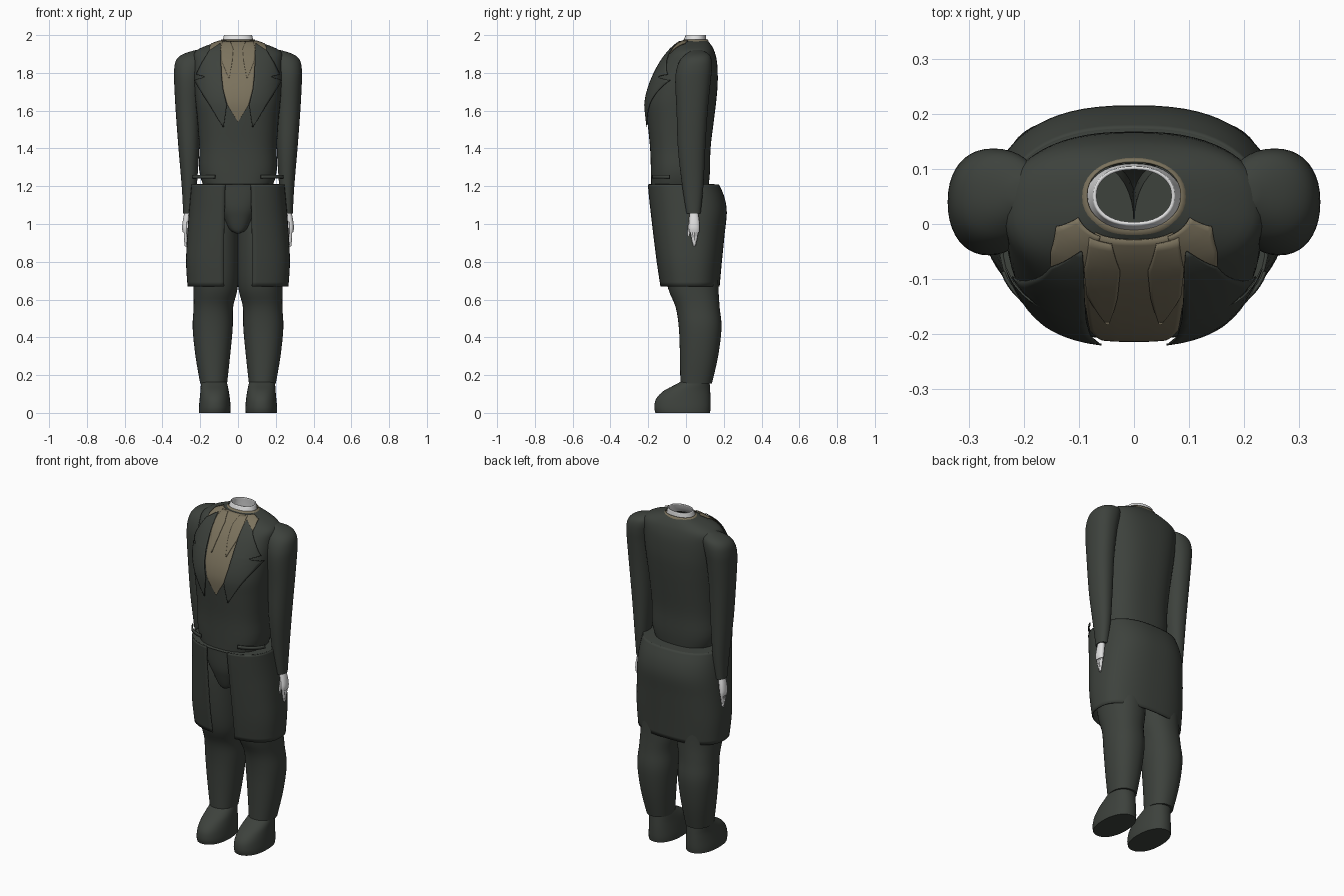
import bpy, bmesh, math
from mathutils import Vector
from mathutils.bvhtree import BVHTree

cube = bpy.data.objects.get("Cube")
if cube:
    bpy.data.objects.remove(cube, do_unlink=True)

TAU = math.tau


def material(name, color):
    mat = bpy.data.materials.new(name)
    mat.use_nodes = True
    mat.diffuse_color = (*color, 1)
    bsdf = next(n for n in mat.node_tree.nodes if n.type == 'BSDF_PRINCIPLED')
    bsdf.inputs["Base Color"].default_value = (*color, 1)
    bsdf.inputs["Roughness"].default_value = 0.8
    return mat


cloth = material("dark green cloth", (0.047, 0.054, 0.046))
khaki = material("khaki shirt", (0.2, 0.17, 0.11))
pale = material("pale skin", (0.75, 0.75, 0.75))


def make_object(name, verts, faces, mat, thickness=0):
    mesh = bpy.data.meshes.new(name)
    mesh.from_pydata(verts, [], faces)
    mesh.materials.append(mat)
    obj = bpy.data.objects.new(name, mesh)
    bpy.context.collection.objects.link(obj)
    if thickness:
        mod = obj.modifiers.new("thickness", 'SOLIDIFY')
        mod.thickness = thickness
        mod.offset = -1
    bpy.ops.object.select_all(action='DESELECT')
    bpy.context.view_layer.objects.active = obj
    obj.select_set(True)
    bpy.ops.object.shade_smooth_by_angle(angle=math.radians(45))
    return obj


def smooth_rows(rows, steps):
    """Catmull-Rom interpolation through the given cross-sections."""
    out = []
    for i in range(len(rows) - 1):
        quad = [rows[max(i - 1, 0)], rows[i], rows[i + 1], rows[min(i + 2, len(rows) - 1)]]
        for k in range(steps):
            t = k / steps
            out.append([b + 0.5 * t * (c - a + t * (2*a - 5*b + 4*c - d + t * (3*(b - c) + d - a)))
                        for a, b, c, d in zip(*quad)])
    return out + [rows[-1]]


def loft(name, rows, mat, side=1, power=2.2, seg=40, steps=4, arc=None, caps="", thickness=0):
    """Skin rows (z, x_min, x_max, y_front, y_back), listed from bottom to top."""
    rows = smooth_rows(rows, steps)
    closed = arc is None
    start, end = arc or (0, TAU)
    count = seg if closed else seg + 1

    def bend(v):
        return math.copysign(abs(v) ** (2 / power), v)

    verts = []
    for z, x0, x1, y0, y1 in rows:
        for i in range(count):
            a = start + (end - start) * i / seg
            verts.append((side * ((x0 + x1) / 2 + (x1 - x0) / 2 * bend(math.sin(a))),
                          (y0 + y1) / 2 - (y1 - y0) / 2 * bend(math.cos(a)), z))
    faces = []
    for j in range(len(rows) - 1):
        for i in range(seg):
            n = (i + 1) % count
            faces.append((j*count + i, j*count + n, (j+1)*count + n, (j+1)*count + i))
    if "b" in caps:
        faces.append(tuple(reversed(range(count))))
    if "t" in caps:
        faces.append(tuple(range(len(verts) - count, len(verts))))
    if side < 0:
        faces = [tuple(reversed(f)) for f in faces]
    return make_object(name, verts, faces, mat, thickness)


# Jacket body, rounded off below the belly and open at the neck
torso_rows = [
    (0.95, -0.01, 0.01, -0.13, -0.08), (0.97, -0.045, 0.045, -0.145, -0.04),
    (1.03, -0.085, 0.085, -0.165, 0.05), (1.1, -0.13, 0.13, -0.18, 0.1),
    (1.25, -0.2, 0.2, -0.185, 0.125), (1.4, -0.205, 0.205, -0.19, 0.13),
    (1.55, -0.215, 0.215, -0.205, 0.148), (1.65, -0.225, 0.225, -0.21, 0.16),
    (1.75, -0.232, 0.232, -0.185, 0.168), (1.85, -0.235, 0.235, -0.135, 0.165),
    (1.91, -0.23, 0.23, -0.09, 0.152), (1.945, -0.165, 0.165, -0.055, 0.135),
    (1.97, -0.085, 0.085, -0.02, 0.115)]
torso = loft("jacket_body", torso_rows, cloth, power=2.5, seg=64, caps="b")
surface = BVHTree.FromPolygons([v.co for v in torso.data.vertices],
                               [p.vertices for p in torso.data.polygons])


def patch(name, rows, mat, lift, side=1, columns=10, steps=5):
    """Thin panel laid on the jacket front; rows are (z, x_start, x_end), bottom to top."""
    dense = []
    for a, b in zip(rows, rows[1:]):
        dense += [[p + (q - p) * k / steps for p, q in zip(a, b)] for k in range(steps)]
    dense.append(rows[-1])
    verts = []
    for z, x0, x1 in dense:
        for i in range(columns + 1):
            x = x0 + (x1 - x0) * i / columns
            hit, normal, _, _ = surface.ray_cast(Vector((x, -1, z)), Vector((0, 1, 0)))
            if hit is None:
                hit, normal, _, _ = surface.find_nearest(Vector((x, -0.05, z)))
            spot = hit + normal * lift
            verts.append((side * spot.x, spot.y, spot.z))
    w = columns + 1
    faces = [(j*w + i, j*w + i + 1, (j+1)*w + i + 1, (j+1)*w + i)
             for j in range(len(dense) - 1) for i in range(columns)]
    if side < 0:
        faces = [tuple(reversed(f)) for f in faces]
    return make_object(name, verts, faces, mat, 0.003)


# Shirt front in the jacket opening
patch("shirt_front", [(1.54, 0, 0), (1.63, -0.055, 0.055), (1.72, -0.08, 0.08),
                      (1.85, -0.09, 0.09), (1.93, -0.1, 0.1), (1.965, -0.07, 0.07)],
      khaki, 0.004, columns=20)

# Shirt collar band and bare neck
loft("collar_band", [(1.95, -0.105, 0.105, -0.035, 0.125), (1.978, -0.088, 0.088, -0.012, 0.116)],
     khaki, steps=2, thickness=0.004)
loft("neck", [(1.945, -0.09, 0.09, -0.03, 0.11), (1.97, -0.082, 0.082, -0.014, 0.108),
              (2.0, -0.074, 0.074, -0.002, 0.105)], pale, thickness=0.006)

# Coat skirt, open at the front, with a ledge closing it onto the waist
skirt_gap = (0.2, TAU - 0.2)
loft("coat_skirt", [
    (0.67, -0.267, 0.267, -0.138, 0.178), (0.8, -0.275, 0.275, -0.158, 0.19),
    (0.95, -0.268, 0.268, -0.177, 0.205), (1.06, -0.26, 0.26, -0.19, 0.216),
    (1.14, -0.253, 0.253, -0.199, 0.204), (1.21, -0.246, 0.246, -0.205, 0.175)],
    cloth, power=2.5, seg=64, arc=skirt_gap, thickness=0.006)
loft("skirt_ledge", [(1.209, -0.245, 0.245, -0.204, 0.174), (1.213, -0.18, 0.18, -0.17, 0.11)],
     cloth, power=2.5, seg=64, steps=1)

for side, label in ((1, "left"), (-1, "right")):
    # Shirt collar flap and a raised collar leaf
    patch(label + "_collar_flap", [(1.9, 0.09, 0.15), (1.93, 0.08, 0.15),
                                   (1.95, 0.07, 0.14), (1.964, 0.06, 0.1)],
          khaki, 0.007, side)
    patch(label + "_collar_leaf", [(1.77, 0.045, 0.05), (1.86, 0.03, 0.085),
                                   (1.92, 0.025, 0.09), (1.96, 0.04, 0.08)],
          khaki, 0.009, side)

    # Notched lapel
    patch(label + "_lapel", [(1.515, 0.074, 0.078), (1.63, 0.058, 0.145), (1.71, 0.077, 0.195),
                             (1.76, 0.083, 0.222), (1.775, 0.085, 0.168), (1.79, 0.086, 0.212),
                             (1.85, 0.088, 0.185), (1.91, 0.09, 0.15), (1.945, 0.092, 0.096)],
          cloth, 0.013, side)

    # Pocket flap
    loft(label + "_pocket_flap", [(1.24, -0.25, 0.25, -0.19, 0.125), (1.26, -0.248, 0.248, -0.19, 0.125)],
         cloth, side, 2.5, seg=16, steps=1, arc=(0.42, 1.3), thickness=0.006)

    # Sleeve with rounded shoulder
    loft(label + "_sleeve", [
        (1.055, 0.232, 0.29, 0.003, 0.077), (1.2, 0.218, 0.298, -0.02, 0.092),
        (1.4, 0.205, 0.315, -0.043, 0.102), (1.6, 0.2, 0.33, -0.05, 0.115),
        (1.75, 0.19, 0.338, -0.057, 0.13), (1.82, 0.18, 0.338, -0.05, 0.137),
        (1.87, 0.17, 0.326, -0.03, 0.135), (1.9, 0.17, 0.29, 0, 0.12),
        (1.922, 0.17, 0.22, 0.035, 0.08)], cloth, side, caps="bt")

    # Hand: palm, fingers and thumb
    loft(label + "_palm", [(0.955, 0.267, 0.292, 0.018, 0.07), (0.98, 0.262, 0.296, 0.014, 0.072),
                           (1.02, 0.256, 0.292, 0.016, 0.07), (1.07, 0.247, 0.282, 0.02, 0.062)],
         pale, side, seg=20, caps="bt")
    for n, tip in enumerate((0.895, 0.88, 0.885, 0.905)):
        y = 0.026 + 0.012 * n
        drift = 0.6 * (0.044 - y)
        loft(f"{label}_finger_{n + 1}", [
            (tip, 0.274, 0.278, y + drift, y + drift + 0.004),
            (tip + 0.012, 0.27, 0.284, y + drift - 0.005, y + drift + 0.007),
            (0.975, 0.27, 0.288, y - 0.007, y + 0.007)], pale, side, seg=10, caps="bt")
    loft(label + "_thumb", [(0.935, 0.262, 0.268, 0.01, 0.016), (0.95, 0.256, 0.272, 0.007, 0.021),
                            (1.01, 0.256, 0.276, 0.014, 0.034)], pale, side, seg=10, caps="bt")

    # Trouser leg
    loft(label + "_trouser_leg", [
        (0.155, 0.058, 0.2, -0.03, 0.137), (0.3, 0.042, 0.225, -0.032, 0.17),
        (0.45, 0.028, 0.24, -0.038, 0.188), (0.56, 0.026, 0.235, -0.055, 0.178),
        (0.66, 0.002, 0.236, -0.095, 0.172), (0.8, -0.005, 0.24, -0.12, 0.17),
        (1.0, -0.005, 0.235, -0.135, 0.17), (1.15, 0, 0.2, -0.12, 0.12)],
        cloth, side, caps="bt")

    # Shoe
    loft(label + "_shoe", [
        (0, 0.04, 0.207, -0.162, 0.127), (0.03, 0.039, 0.207, -0.168, 0.13),
        (0.075, 0.043, 0.203, -0.158, 0.13), (0.115, 0.049, 0.199, -0.12, 0.128),
        (0.145, 0.055, 0.197, -0.065, 0.126), (0.165, 0.06, 0.195, -0.028, 0.125)],
        cloth, side, caps="bt")
